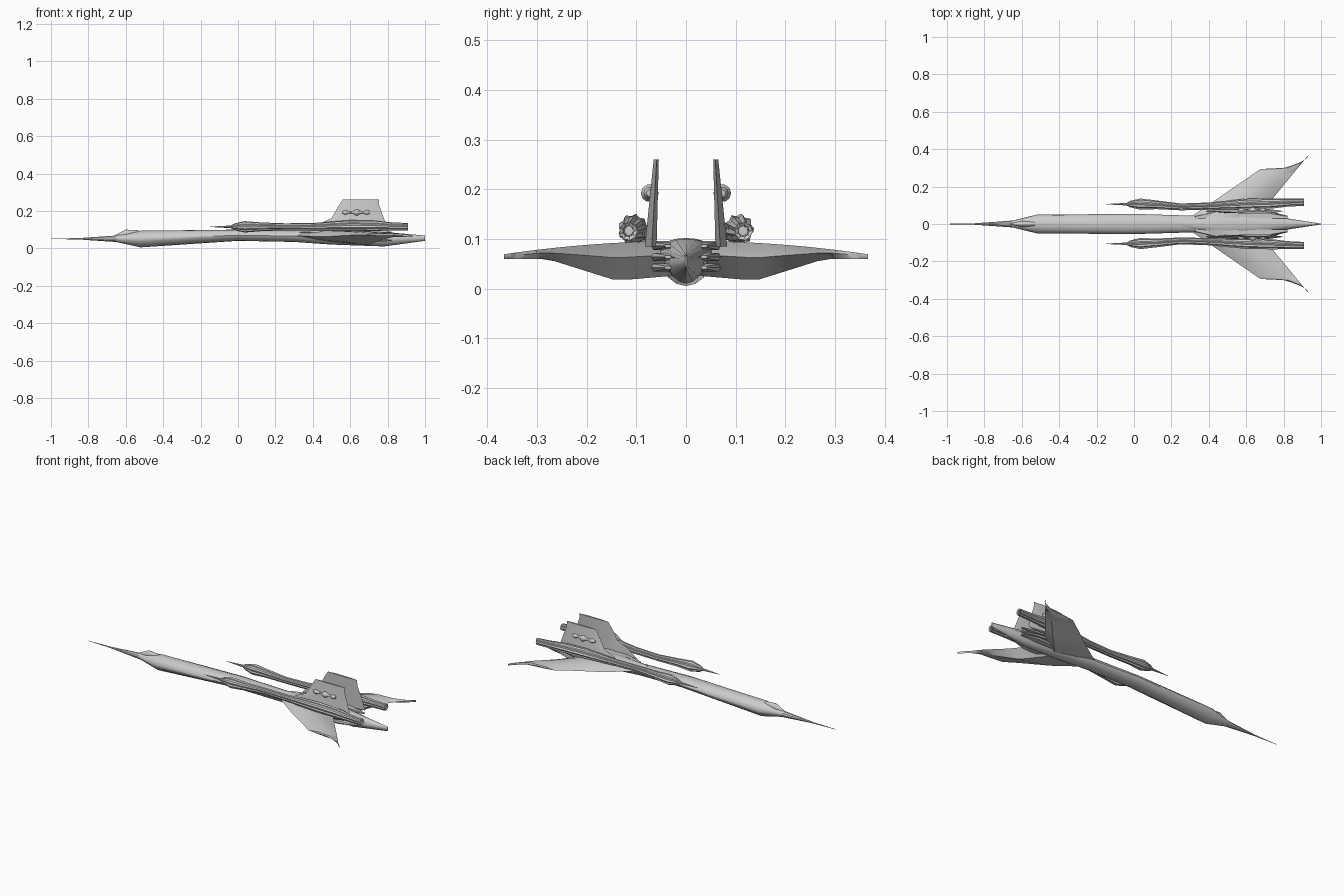
import bpy, bmesh
from math import sin, cos, pi, exp, radians

cube = bpy.data.objects.get("Cube")
if cube:
    bpy.data.objects.remove(cube, do_unlink=True)

grey = bpy.data.materials.new("hull grey")
grey.use_nodes = True
tone = (0.6, 0.6, 0.6, 1)
grey.diffuse_color = tone
grey.node_tree.nodes["Principled BSDF"].inputs["Base Color"].default_value = tone


def loft(name, rings, crease=35):
    """Skin a list of equal-length point rings and cap both ends."""
    bm = bmesh.new()
    rows = [[bm.verts.new(point) for point in ring] for ring in rings]
    count = len(rows[0])
    for row, following in zip(rows, rows[1:]):
        for i in range(count):
            j = (i + 1) % count
            bm.faces.new((row[i], row[j], following[j], following[i]))
    bm.faces.new(rows[0])
    bm.faces.new(rows[-1])
    bmesh.ops.recalc_face_normals(bm, faces=bm.faces[:])
    mesh = bpy.data.meshes.new(name)
    bm.to_mesh(mesh)
    bm.free()
    mesh.materials.append(grey)
    obj = bpy.data.objects.new(name, mesh)
    bpy.context.collection.objects.link(obj)
    bpy.ops.object.select_all(action='DESELECT')
    obj.select_set(True)
    bpy.context.view_layer.objects.active = obj
    bpy.ops.object.shade_smooth_by_angle(angle=radians(crease))


def mix(start, end, factor):
    return start + (end - start) * factor


def bump(x, centre, width):
    return exp(-((x - centre) / width) ** 2)


def hull_ring(x, half_width, top, bottom, sides=16):
    """Hull section: rounded deck above, V-shaped keel below."""
    middle = (top + bottom) / 2
    ring = []
    for i in range(sides):
        angle = 2 * pi * i / sides
        rise = sin(angle)
        if rise < 0:
            rise = -abs(rise) ** 1.4
        ring.append((x, half_width * cos(angle), middle + (top - middle) * rise))
    return ring


def tube_ring(x, y, z, radius, sides=10, valley=1):
    """Round section, or a ridged star when valley is below one."""
    ring = []
    for i in range(sides):
        angle = 2 * pi * i / sides
        reach = radius * (valley if i % 2 else 1)
        ring.append((x, y + reach * cos(angle), z + reach * sin(angle)))
    return ring


# Main hull: x, half width, top, bottom
loft("main_hull", [hull_ring(*station) for station in (
    (-.67, .013, .066, .038), (-.52, .05, .094, .005), (0, .054, .1, .04),
    (.3, .045, .096, .034), (.5, .05, .092, .02), (.78, .036, .084, .01),
    (1, .002, .068, .04))])

# Long nose needle
loft("nose_needle", [tube_ring(x, 0, .051, radius) for x, radius in (
    (-1, .001), (-.85, .004), (-.64, .019))])

# Raised cockpit near the nose
loft("cockpit", [hull_ring(*station) for station in (
    (-.66, .004, .07, .05), (-.6, .016, .1, .05), (-.53, .012, .096, .06))])

# Upper rear shell overlapping the main hull
loft("dorsal_shell", [hull_ring(*station) for station in (
    (.26, .016, .098, .08), (.5, .055, .102, .05),
    (.65, .052, .1, .045), (.98, .004, .07, .042))])


def wing_ring(side, y, leading):
    """Wing section with a flat back and a sharp ridge underneath."""
    trailing = .63 + .82 * y
    chord = trailing - leading
    top = .096 - .2 * y * y
    ridge = .14
    if y < ridge:
        low = mix(.028, .016, y / ridge)
    else:
        low = min(.06, mix(.016, .06, (y - ridge) / ridge))
    low = min(low, top - .01)
    edge = mix(low, top, .6)
    outline = ((0, edge), (.3, top), (.7, top), (1, edge),
               (.8, low), (.35, mix(low, edge, .5)))
    return [(leading + chord * along, side * y, height) for along, height in outline]


def build_wing(name, side):
    """Straight swept root followed by a hooked tip horn."""
    shoulder, tip, steps = .294, .374, 10
    rings = []
    for i in range(1, steps + 1):
        y = shoulder * i / steps
        rings.append(wing_ring(side, y, .25 + 1.45 * y))
    for i in range(steps):
        factor = i / steps
        y = mix(shoulder + .006, tip, factor)
        rings.append(wing_ring(side, y, .935 - .135 * (1 - factor) ** 2))
    loft(name, rings, crease=40)


def build_pod(name, side):
    """Bowed engine pod: needle front, star-shaped body, hollow nozzle."""
    rings = []
    for x, radius in ((-.15, .001), (-.04, .007), (-.02, .018), (.035, .031),
                      (.12, .024), (.25, .019), (.4, .02), (.6, .029), (.74, .028),
                      (.82, .022), (.91, .02), (.905, .012), (.85, .01)):
        y = .106 - .017 * bump(x, .3, .15) + .01 * bump(x, .9, .15)
        z = .115 + .008 * bump(x, .65, .15)
        rings.append(tube_ring(x, side * y, z, radius, sides=18, valley=.82))
    loft(name, rings, crease=25)


def build_fin(name, side):
    """Upright fin that thins and leans inward towards its top."""
    rings = []
    for z, leading, trailing in ((.085, .38, .8), (.13, .43, .79), (.16, .5, .78),
                                 (.23, .54, .755), (.26, .56, .755)):
        height = (z - .085) / .175
        y = mix(.069, .059, height)
        thickness = mix(.014, .006, height)
        outline = ((0, 0), (.25, 1), (.75, 1), (1, 0), (.75, -.7), (.25, -.7))
        rings.append([(mix(leading, trailing, along), side * (y + thickness * across), z)
                      for along, across in outline])
    loft(name, rings)


def build_gun(name, side):
    """Beaded gun with a large middle bead and a smaller one at each end."""
    steps = 24
    rings = []
    for i in range(steps + 1):
        x = mix(.555, .705, i / steps)
        radius = .005 + .013 * bump(x, .635, .015)
        radius += .008 * (bump(x, .575, .012) + bump(x, .69, .012))
        rings.append(tube_ring(x, side * .073, .192, radius))
    loft(name, rings)


def build_strake(name, side, start, z):
    """Thin layered plate lying between hull and pod."""
    rings = []
    for along, width, half in ((0, .04, .002), (.2, .062, .007),
                               (.7, .066, .008), (1, .04, .003)):
        x = mix(start, .82, along)
        section = ((.03, half), (width, half), (width + .004, 0),
                   (width, -half), (.03, -half))
        rings.append([(x, side * y, z + rise) for y, rise in section])
    loft(name, rings)


# Paired parts on both flanks
for side, label in ((-1, "front"), (1, "back")):
    build_wing(label + "_wing", side)
    build_pod(label + "_engine_pod", side)
    build_fin(label + "_fin", side)
    build_gun(label + "_fin_gun", side)
    for layer, level in enumerate(("upper", "middle", "lower")):
        build_strake(f"{label}_{level}_strake", side, .33 + .08 * layer, .086 - .022 * layer)
